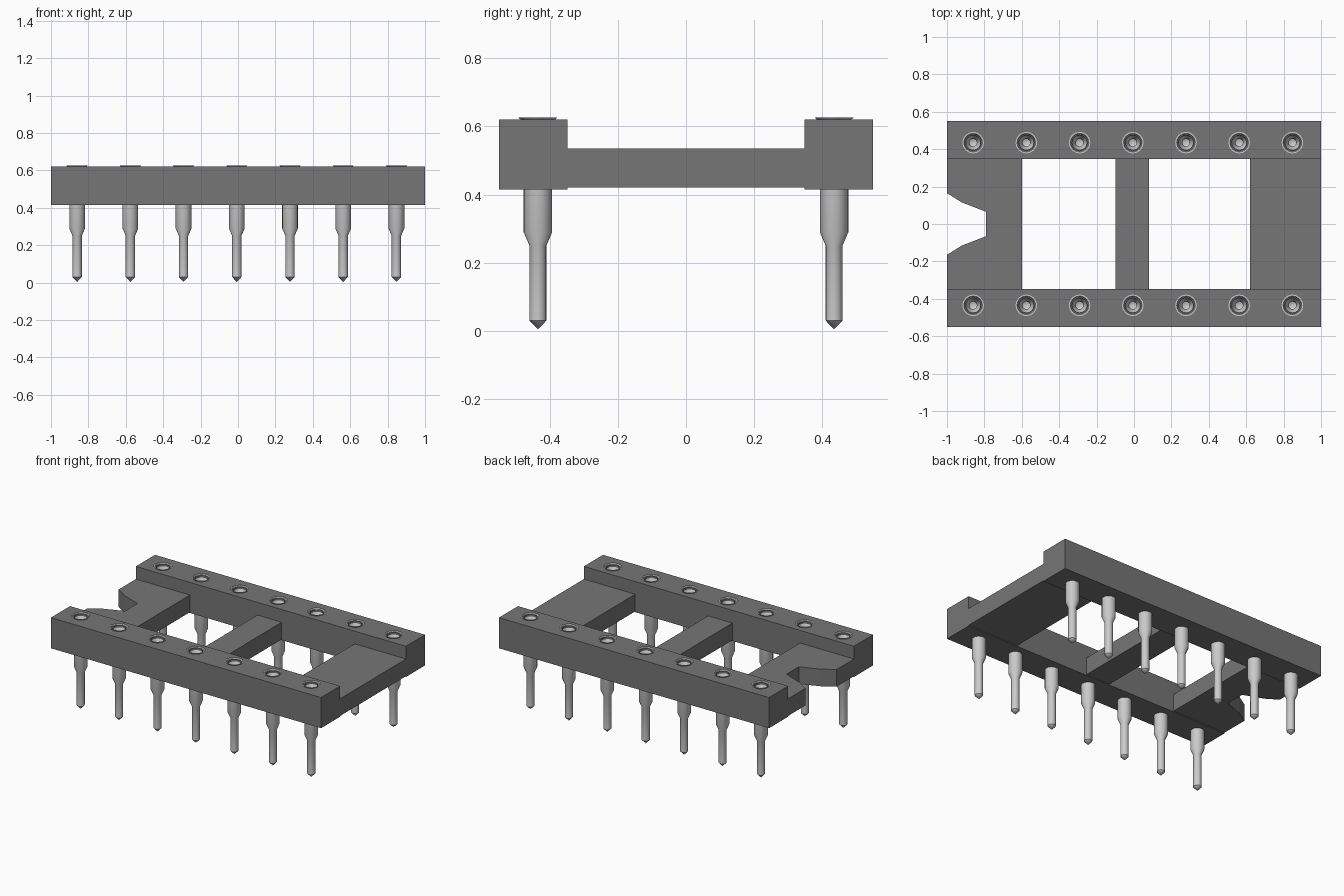
import bpy, bmesh, math

cube = bpy.data.objects.get("Cube")
if cube:
    bpy.data.objects.remove(cube, do_unlink=True)


def material(name, rgb):
    m = bpy.data.materials.new(name)
    m.use_nodes = True
    m.diffuse_color = (*rgb, 1)
    m.node_tree.nodes["Principled BSDF"].inputs["Base Color"].default_value = (*rgb, 1)
    return m


PLASTIC = material("dark grey plastic", (0.18, 0.18, 0.18))
METAL = material("light grey metal", (0.6, 0.6, 0.6))
PIN_X = [-0.86 + 0.2845 * i for i in range(7)]
ROW_Y = 0.435


def add_object(name, bm, mat):
    bmesh.ops.recalc_face_normals(bm, faces=bm.faces)
    mesh = bpy.data.meshes.new(name)
    bm.to_mesh(mesh)
    bm.free()
    mesh.materials.append(mat)
    ob = bpy.data.objects.new(name, mesh)
    bpy.context.collection.objects.link(ob)
    return ob


def prism(name, outline, z0, z1, mat):
    """Extrude a flat outline upwards."""
    bm = bmesh.new()
    base = bm.faces.new([bm.verts.new((x, y, z0)) for x, y in outline])
    top = bmesh.ops.extrude_face_region(bm, geom=[base])["geom"]
    bmesh.ops.translate(bm, vec=(0, 0, z1 - z0),
                        verts=[v for v in top if isinstance(v, bmesh.types.BMVert)])
    return add_object(name, bm, mat)


def box(name, x0, x1, y0, y1, z0, z1):
    return prism(name, [(x0, y0), (x1, y0), (x1, y1), (x0, y1)], z0, z1, PLASTIC)


def lathe(bm, profile, cx, cy, sides=16):
    """Revolve a radius/height profile; zero radius closes to a point."""
    rings = []
    for r, z in profile:
        n = sides if r else 1
        rings.append([bm.verts.new((cx + r * math.cos(math.tau * i / sides),
                                    cy + r * math.sin(math.tau * i / sides), z))
                      for i in range(n)])
    for a, b in zip(rings, rings[1:]):
        for i in range(sides):
            j = (i + 1) % sides
            quad = [a[i % len(a)], a[j % len(a)], b[j % len(b)], b[i % len(b)]]
            bm.faces.new(list(dict.fromkeys(quad)))


# Pin: tip, shaft, shoulder, sleeve, flared rim and funnel socket
PIN = [(0, 0.004), (0.025, 0.03), (0.025, 0.25), (0.042, 0.29), (0.042, 0.612),
       (0.058, 0.627), (0.05, 0.627), (0.032, 0.59), (0.02, 0.56), (0.02, 0.46), (0, 0.45)]
HOLE = [(0, 0.43), (0.04, 0.43), (0.04, 0.7), (0, 0.7)]

for side, y in (("front", -ROW_Y), ("back", ROW_Y)):
    # Rail with a hole for every socket
    y_in, y_out = math.copysign(0.348, y), math.copysign(0.55, y)
    rail = box(side + "_rail", -1, 1, min(y_in, y_out), max(y_in, y_out), 0.415, 0.62)
    bm = bmesh.new()
    for x in PIN_X:
        lathe(bm, HOLE, x, y)
    cutter = add_object("hole_cutter", bm, PLASTIC)
    cutter.hide_render = True
    mod = rail.modifiers.new("holes", "BOOLEAN")
    mod.object = cutter
    mod.operation = "DIFFERENCE"
    mod.solver = "EXACT"
    bpy.context.view_layer.objects.active = rail
    bpy.ops.object.modifier_apply(modifier=mod.name)
    bpy.data.objects.remove(cutter, do_unlink=True)

    # Row of pins
    for i, x in enumerate(PIN_X):
        bm = bmesh.new()
        lathe(bm, PIN, x, y)
        pin = add_object(f"{side}_pin_{i + 1}", bm, METAL)
        bpy.ops.object.select_all(action="DESELECT")
        pin.select_set(True)
        bpy.context.view_layer.objects.active = pin
        bpy.ops.object.shade_smooth_by_angle(angle=math.radians(30))

# Cross bridges between the rails
box("middle_bridge", -0.1, 0.08, -0.35, 0.35, 0.42, 0.535)
box("left_bridge", 0.62, 1, -0.35, 0.35, 0.42, 0.535)

# Right bridge with the orientation notch
notch = [(-1, 0.165), (-0.92, 0.115), (-0.79, 0.065)]
outline = [(-0.6, -0.35), (-0.6, 0.35), (-1, 0.35)] + notch
outline += [(x, -y) for x, y in reversed(notch)] + [(-1, -0.35)]
prism("right_bridge", outline, 0.42, 0.535, PLASTIC)
